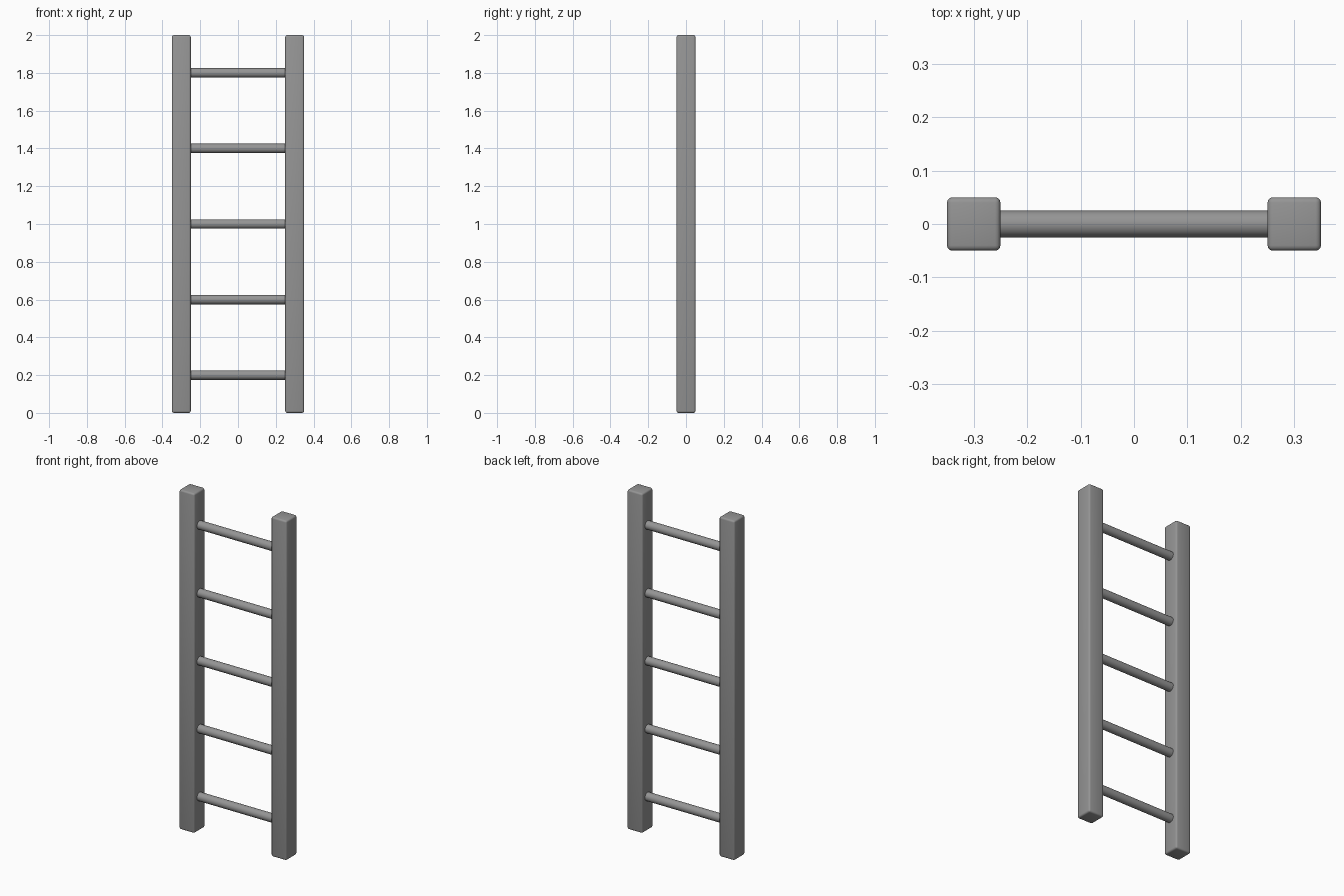
import bpy
import math

if "Cube" in bpy.data.objects:
    bpy.data.objects.remove(bpy.data.objects["Cube"])

grey = bpy.data.materials.new("plain grey")
grey.diffuse_color = (0.3, 0.3, 0.3, 1)
grey.use_nodes = True
grey.node_tree.nodes["Principled BSDF"].inputs["Base Color"].default_value = grey.diffuse_color


def finish(name):
    ob = bpy.context.object
    ob.name = name
    ob.data.materials.append(grey)
    return ob


# Two square side rails with softly rounded edges
for side, x in (("left", -0.3), ("right", 0.3)):
    bpy.ops.mesh.primitive_cube_add(size=1, location=(x, 0, 1))
    rail = finish(side + "_rail")
    rail.scale = (0.1, 0.1, 2)
    bpy.ops.object.transform_apply(location=False, rotation=False, scale=True)
    bevel = rail.modifiers.new("rounded edges", 'BEVEL')
    bevel.width = 0.01
    bevel.segments = 3
    bpy.ops.object.modifier_apply(modifier=bevel.name)
    bpy.ops.object.shade_smooth_by_angle(angle=math.radians(35))

# Five round rungs, ends seated just inside the rails
for i in range(5):
    bpy.ops.mesh.primitive_cylinder_add(
        vertices=32, radius=0.025, depth=0.52,
        location=(0, 0, 0.2 + 0.4 * i), rotation=(0, math.pi / 2, 0))
    finish(f"rung_{i + 1}")
    bpy.ops.object.shade_smooth_by_angle(angle=math.radians(35))
